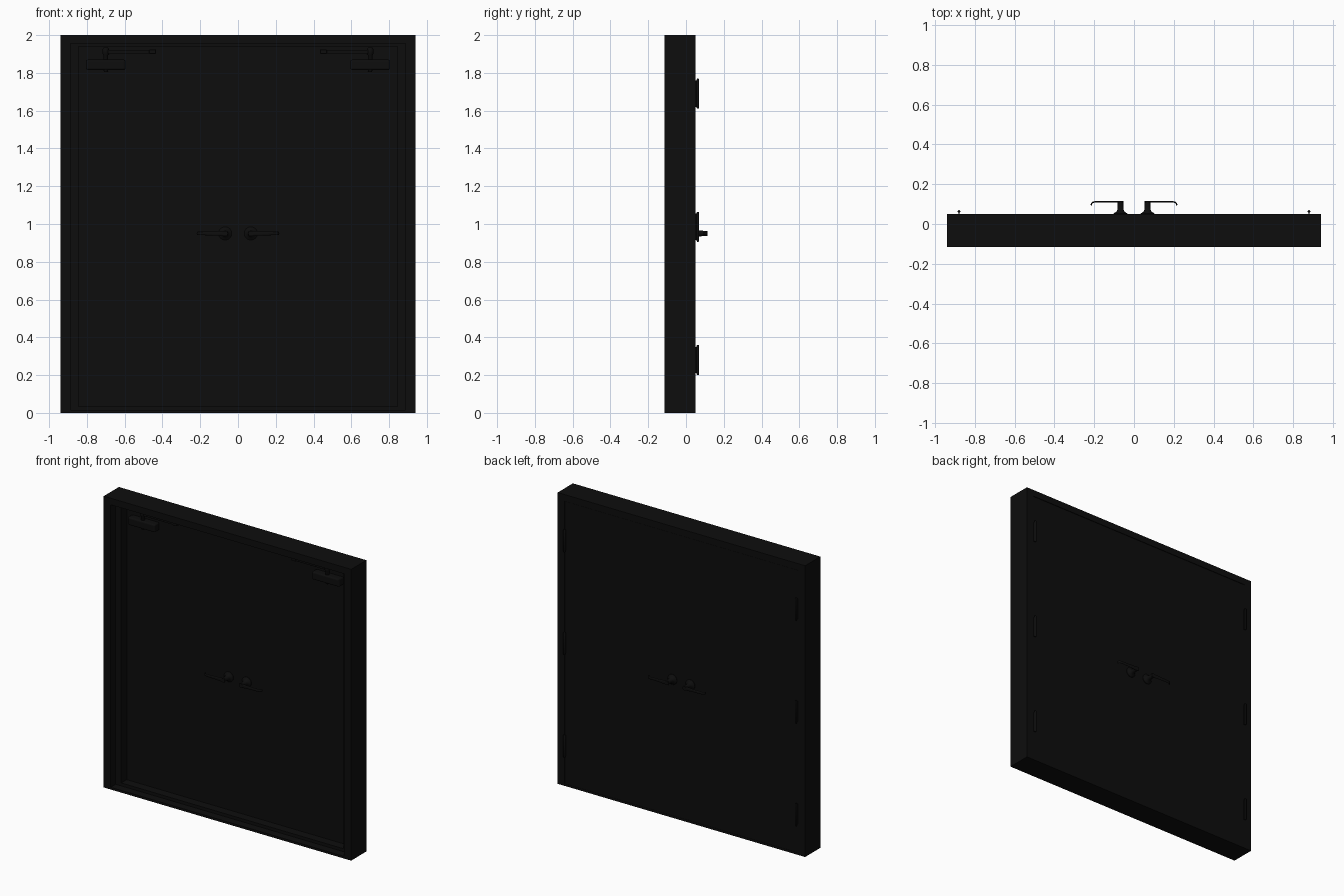
import bpy, bmesh, math
from mathutils import Vector

if "Cube" in bpy.data.objects:
    bpy.data.objects.remove(bpy.data.objects["Cube"])

black = bpy.data.materials.new("black_paint")
black.diffuse_color = (0.004, 0.004, 0.004, 1)
black.use_nodes = True
black.node_tree.nodes["Principled BSDF"].inputs["Base Color"].default_value = black.diffuse_color


def finish(name, bm, bevel=0, smooth=False):
    bmesh.ops.recalc_face_normals(bm, faces=bm.faces)
    me = bpy.data.meshes.new(name)
    bm.to_mesh(me)
    bm.free()
    me.materials.append(black)
    ob = bpy.data.objects.new(name, me)
    bpy.context.collection.objects.link(ob)
    if bevel:
        m = ob.modifiers.new("bevel", "BEVEL")
        m.width, m.segments = bevel, 3
    if smooth:
        bpy.ops.object.select_all(action="DESELECT")
        ob.select_set(True)
        bpy.context.view_layer.objects.active = ob
        bpy.ops.object.shade_smooth_by_angle(angle=math.radians(40))
    return ob


def box(name, x, y, z, bevel=0):
    bm = bmesh.new()
    bmesh.ops.create_cube(bm, size=1)
    for v in bm.verts:
        v.co = [(a + b) / 2 + c * (b - a) for (a, b), c in zip((x, y, z), v.co)]
    return finish(name, bm, bevel)


def loft(name, rings):
    """Skin a list of equal-length closed rings and cap both ends."""
    bm = bmesh.new()
    rows = [[bm.verts.new(p) for p in r] for r in rings]
    for a, b in zip(rows, rows[1:]):
        for i in range(len(a)):
            j = (i + 1) % len(a)
            bm.faces.new((a[i], a[j], b[j], b[i]))
    bm.faces.new(rows[0])
    bm.faces.new(rows[-1])
    return finish(name, bm, smooth=True)


def ring(c, u, v, n=24):
    c, u, v = Vector(c), Vector(u), Vector(v)
    return [c + u * math.cos(2 * math.pi * i / n) + v * math.sin(2 * math.pi * i / n) for i in range(n)]


def pin(name, x, y, profile):
    return loft(name, [ring((x, y, z), (r, 0, 0), (0, r, 0)) for r, z in profile])


# Frame: one U-shaped outline swept through the depth, plus a narrower stop
def portal(name, xo, zo, xi, zi, y0, y1):
    bm = bmesh.new()
    pts = [(-xo, 0), (-xo, zo), (xo, zo), (xo, 0), (xi, 0), (xi, zi), (-xi, zi), (-xi, 0)]
    f = bm.faces.new([bm.verts.new((x, y0, z)) for x, z in pts])
    ext = bmesh.ops.extrude_face_region(bm, geom=[f])["geom"]
    for v in ext:
        if isinstance(v, bmesh.types.BMVert):
            v.co.y = y1
    return finish(name, bm)


portal("door_frame", 0.94, 2.0, 0.887, 1.955, -0.115, 0.05)
portal("door_stop", 0.887, 1.955, 0.845, 1.94, -0.06, 0.0)

# Threshold with a raised lip against the leaves
box("threshold", (-0.887, 0.887), (-0.115, 0.05), (0, 0.015))
box("threshold_lip", (-0.845, 0.845), (-0.06, 0.0), (0.015, 0.035))

for s, side in ((-1, "left"), (1, "right")):
    span = lambda a, b: tuple(sorted((s * a, s * b)))

    # Door leaf
    box(f"{side}_leaf", span(0, 0.885), (0.0, 0.048), (0.015, 1.953))

    # Hinges on the back seam
    for k, z in enumerate((0.28, 0.985, 1.69)):
        h = 0.079
        pin(f"{side}_hinge_{k}", s * 0.88, 0.063,
            [(0.004, z - h), (0.007, z - h + 0.005), (0.007, z + h - 0.005), (0.004, z + h)])
        box(f"{side}_hinge_leaf_{k}", span(0.877, 0.883), (0.045, 0.063), (z - 0.07, z + 0.07))

    # Door closer: rounded body, spindle, flat arm and guide
    box(f"{side}_closer_body", span(0.595, 0.805), (-0.052, 0.001), (1.815, 1.87), 0.01)
    pin(f"{side}_closer_spindle", s * 0.7, -0.03,
        [(0.009, 1.805), (0.013, 1.815), (0.013, 1.895), (0.017, 1.9), (0.017, 1.925), (0.011, 1.935)])
    box(f"{side}_closer_arm", span(0.435, 0.705), (-0.042, -0.022), (1.902, 1.922), 0.003)
    box(f"{side}_closer_shoe", span(0.435, 0.47), (-0.045, 0.001), (1.9, 1.924), 0.003)

    # Lever handles on both faces
    for d, face, y0 in ((1, "back", 0.048), (-1, "front", 0.0)):
        lathe = [(0.035, 0), (0.035, 0.004), (0.03, 0.008), (0.021, 0.013),
                 (0.016, 0.022), (0.014, 0.045), (0.014, 0.067)]
        loft(f"{side}_{face}_handle_neck",
             [ring((s * 0.068, y0 + d * t, 0.95), (r, 0, 0), (0, 0, r)) for r, t in lathe])
        # Path points (x, offset), widths taper towards a curled tip
        path = [(0.055, 0.063, 0.014), (0.075, 0.0635, 0.014), (0.12, 0.0635, 0.011),
                (0.195, 0.0635, 0.009), (0.208, 0.061, 0.009), (0.214, 0.054, 0.009), (0.215, 0.046, 0.008)]
        rings = []
        for i, (x, t, w) in enumerate(path):
            a, b = path[max(i - 1, 0)], path[min(i + 1, len(path) - 1)]
            n = Vector((-(b[1] - a[1]), b[0] - a[0])).normalized() * 0.0035
            rings.append(ring((s * x, y0 + d * t, 0.95), (s * n.x, d * n.y, 0), (0, 0, w), 16))
        loft(f"{side}_{face}_handle_grip", rings)
